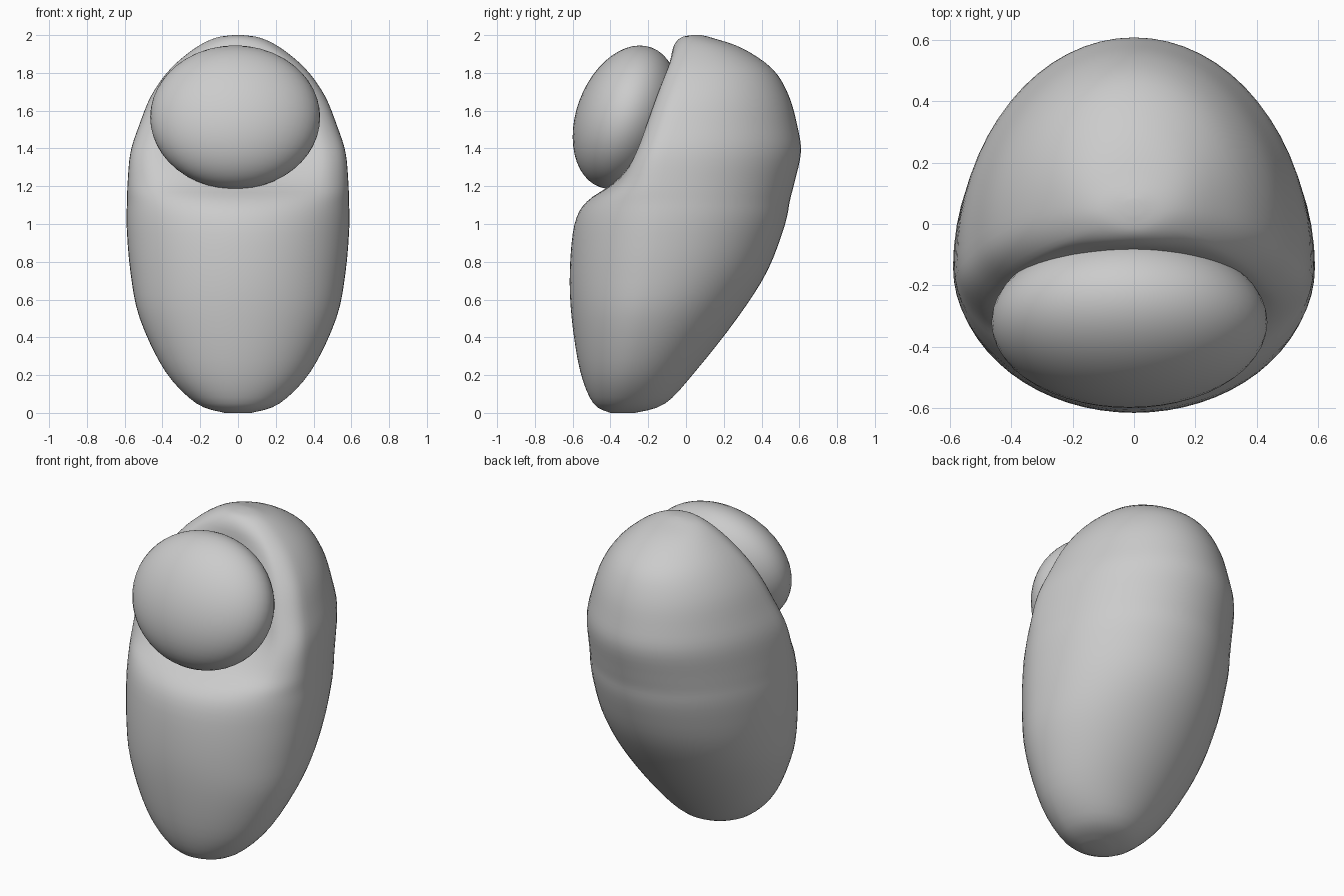
import bpy, bmesh, math
from mathutils import Matrix

if "Cube" in bpy.data.objects:
    bpy.data.objects.remove(bpy.data.objects["Cube"])

# Body cross-sections: z, front y, back y, half width, widest-point fraction, front squareness, front dip
SECTIONS = [
    (0.00, -.40, -.27, .07, .45, 2.0, 0),
    (0.05, -.49, -.11, .22, .45, 2.0, 0),
    (0.22, -.56, .05, .385, .45, 2.0, 0),
    (0.50, -.605, .27, .52, .43, 2.0, 0),
    (0.75, -.615, .43, .57, .42, 2.0, 0),
    (1.00, -.59, .525, .59, .40, 2.0, 0),
    (1.12, -.535, .55, .588, .37, 2.1, .01),
    (1.22, -.42, .575, .585, .29, 2.4, .04),
    (1.38, -.315, .61, .57, .23, 2.8, .09),
    (1.52, -.26, .59, .525, .24, 2.8, .09),
    (1.68, -.20, .545, .46, .26, 2.8, .08),
    (1.82, -.145, .46, .36, .30, 2.6, .06),
    (1.93, -.09, .30, .23, .38, 2.3, .02),
    (1.985, -.03, .14, .12, .45, 2.0, 0),
    (2.00, .03, .08, .025, .5, 2.0, 0),
]
SIDES, STEPS = 64, 4


def spline(p0, p1, p2, p3, t):
    return [0.5 * (2*b + (c-a)*t + (2*a-5*b+4*c-d)*t*t + (3*b-a-3*c+d)*t**3)
            for a, b, c, d in zip(p0, p1, p2, p3)]


def finish(name, bm):
    bmesh.ops.recalc_face_normals(bm, faces=bm.faces)
    for f in bm.faces:
        f.smooth = True
    mesh = bpy.data.meshes.new(name)
    bm.to_mesh(mesh)
    bm.free()
    ob = bpy.data.objects.new(name, mesh)
    bpy.context.collection.objects.link(ob)
    return ob


# Leaning bean-shaped body with a shallow socket in the upper front
rows = []
last = len(SECTIONS) - 1
for i in range(last):
    ctrl = [SECTIONS[min(max(i + k, 0), last)] for k in (-1, 0, 1, 2)]
    rows += [spline(*ctrl, s / STEPS) for s in range(STEPS)]
rows.append(SECTIONS[-1])

bm = bmesh.new()
rings = []
for z, yf, yb, w, frac, n, dip in rows:
    z = min(max(z, 0), 2)
    cy = yf + frac * (yb - yf)
    ring = []
    for k in range(SIDES):
        a = 2 * math.pi * k / SIDES
        c, s = math.cos(a), math.sin(a)
        e = 2 / n if s < 0 else 1.0
        x = w * math.copysign(abs(c) ** e, c)
        if s < 0:
            y = cy - (cy - yf) * abs(s) ** e
            y += dip * max(0, 1 - (x / (0.8 * w)) ** 2)
        else:
            y = cy + (yb - cy) * s
        ring.append(bm.verts.new((x, y, z)))
    rings.append(ring)
for r0, r1 in zip(rings, rings[1:]):
    for k in range(SIDES):
        j = (k + 1) % SIDES
        bm.faces.new((r0[k], r0[j], r1[j], r1[k]))
bm.faces.new(rings[0])
bm.faces.new(rings[-1])
# Soften the rim of the socket
bmesh.ops.smooth_vert(bm, verts=[v for v in bm.verts if 1.0 < v.co.z < 1.95],
                      factor=0.5, use_axis_x=True, use_axis_y=True, use_axis_z=True)
finish("body", bm)

# Tilted rounded ball resting in the socket
bm = bmesh.new()
bmesh.ops.create_uvsphere(bm, u_segments=48, v_segments=24, radius=1)
tilt = Matrix.Rotation(math.radians(-20.6), 4, 'X')
place = Matrix.Translation((-0.015, -0.32, 1.565))
bm.transform(place @ tilt @ Matrix.Diagonal((0.45, 0.26, 0.394, 1)))
finish("front_ball", bm)
